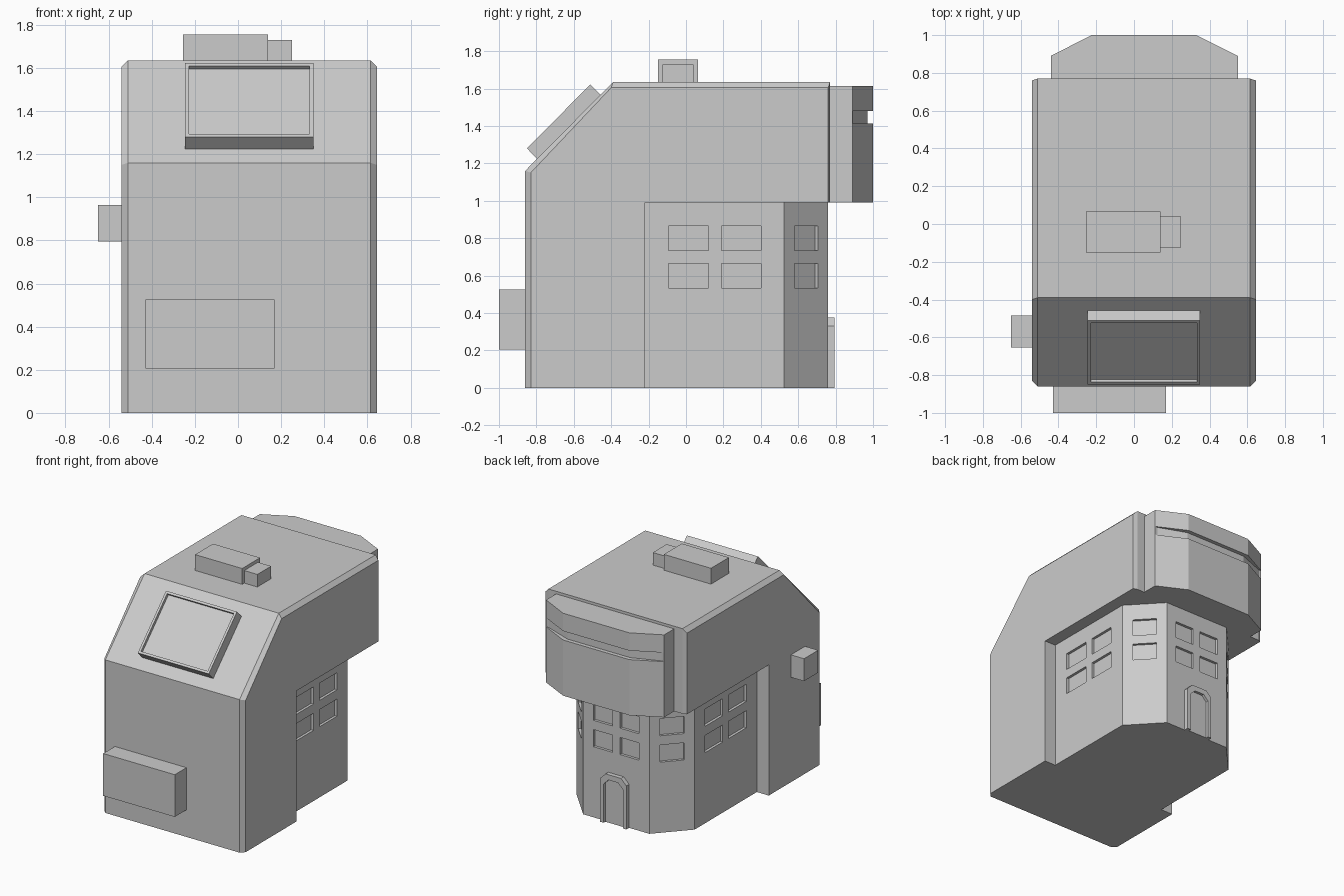
import bpy, bmesh, math
from mathutils import Vector, Matrix

if "Cube" in bpy.data.objects:
    bpy.data.objects.remove(bpy.data.objects["Cube"])


def finish(name, bm):
    bmesh.ops.recalc_face_normals(bm, faces=bm.faces[:])
    me = bpy.data.meshes.new(name)
    bm.to_mesh(me)
    bm.free()
    ob = bpy.data.objects.new(name, me)
    bpy.context.collection.objects.link(ob)
    return ob


def loft(bm, rings):
    """Closed solid through equal-length rings of 3D points."""
    vs = [[bm.verts.new(p) for p in r] for r in rings]
    n = len(rings[0])
    for a, b in zip(vs, vs[1:]):
        for i in range(n):
            j = (i + 1) % n
            bm.faces.new((a[i], a[j], b[j], b[i]))
    bm.faces.new(vs[0][::-1])
    bm.faces.new(vs[-1])


def prism(name, outline, z0, z1):
    bm = bmesh.new()
    loft(bm, [[(x, y, z) for x, y in outline] for z in (z0, z1)])
    return finish(name, bm)


def box(name, x0, x1, y0, y1, z0, z1):
    return prism(name, [(x0, y0), (x1, y0), (x1, y1), (x0, y1)], z0, z1)


# Main body: side profile lofted along x with chamfered sides
full = [(-.86, 0), (-.86, 1.16), (-.39, 1.635), (.77, 1.635), (.77, .99), (-.22, .99), (-.22, 0)]
edge = [(-.83, 0), (-.83, 1.15), (-.40, 1.605), (.76, 1.605), (.76, .99), (-.22, .99), (-.22, 0)]
bm = bmesh.new()
loft(bm, [[(x, y, z) for y, z in prof] for x, prof in
          ((-.54, edge), (-.51, full), (.615, full), (.645, edge))])
finish("main_body", bm)

# Lower bay with angled back corners
L, R, BL, BR = -.44, .55, -.225, .33
bay = prism("lower_bay", [(L, -.24), (R, -.24), (R, .525), (BR, .76), (BL, .76), (L, .525)], 0, 1.0)

# Window recesses, cut into each wall of the bay
bm = bmesh.new()
DEPTH = .02


def window_column(centre, along, width):
    along = Vector(along).normalized()
    out = Vector((along.y, -along.x, 0))
    for z in (.60, .80):
        m = Matrix((along, out, (0, 0, 1))).transposed().to_4x4()
        m.translation = Vector((centre[0], centre[1], z))
        bmesh.ops.create_cube(bm, size=1, matrix=m @ Matrix.Diagonal((width, 2 * DEPTH, .13, 1)))


for y in (.0125, .295):
    for x in (L, R):
        window_column((x, y), (0, 1, 0), .213)
for x in (.165, -.06):
    window_column((x, .76), (1, 0, 0), .16)
window_column(((R + BR) / 2, .6425), (BR - R, .235, 0), .17)
window_column(((L + BL) / 2, .6425), (BL - L, .235, 0), .17)
cutter = finish("window_cutter", bm)
cutter.hide_render = True
mod = bay.modifiers.new("windows", 'BOOLEAN')
mod.object = cutter
mod.operation = 'DIFFERENCE'
mod.solver = 'EXACT'
bpy.context.view_layer.objects.active = bay
bpy.ops.object.modifier_apply(modifier=mod.name)
bpy.data.objects.remove(cutter)


# Door: raised frame around a set-back panel
def arch(cx, w, h, c):
    return [(cx - w, 0), (cx - w, h - c), (cx - w + c, h), (cx + w - c, h), (cx + w, h - c), (cx + w, 0)]


outer, inner = arch(.055, .11, .375, .045), arch(.055, .08, .335, .04)
bm = bmesh.new()
for i in range(5):
    quad = [outer[i], outer[i + 1], inner[i + 1], inner[i]]
    loft(bm, [[(x, y, z) for x, z in quad] for y in (.75, .793)])
bmesh.ops.remove_doubles(bm, verts=bm.verts[:], dist=1e-5)
seen = {}
for f in bm.faces:
    seen.setdefault(tuple(sorted(v.index for v in f.verts)), f)
mid = [f for f in bm.faces if all(len(e.link_faces) > 2 for e in f.edges)]
bmesh.ops.delete(bm, geom=mid, context='FACES')
finish("door_frame", bm)
bm = bmesh.new()
loft(bm, [[(x, y, z) for x, z in inner] for y in (.75, .772)])
finish("door_panel", bm)


# Overhanging upper bay, with a narrow slot wrapped round its outer faces
def upper(d):
    s = .015 if d else 0
    return [(L, .75), (R, .75), (R, .89), (R - 1.5 * s, .89), (BR - s, 1 - d),
            (BL + s, 1 - d), (L + 1.5 * s, .89), (L, .89)]


plain = [(L, .75), (R, .75), (R, .89), (BR, 1), (BL, 1), (L, .89)]
prism("upper_bay_bottom", plain, .99, 1.412)
prism("upper_bay_slot", upper(.03), 1.412, 1.48)
prism("upper_bay_top", plain, 1.48, 1.615)

# Skylight on the slope with a recessed pane
bm = bmesh.new()
side = [(-.85, 1.28), (-.512, 1.622), (-.45, 1.56), (-.79, 1.218)]
loft(bm, [[(x, y, z) for y, z in side] for x in (-.245, .35)])
bmesh.ops.recalc_face_normals(bm, faces=bm.faces[:])
pane = max(bm.faces, key=lambda f: f.normal.z - f.normal.y)
normal = pane.normal.copy()
bmesh.ops.inset_individual(bm, faces=[pane], thickness=.025)
new = bmesh.ops.extrude_discrete_faces(bm, faces=[pane])["faces"]
bmesh.ops.translate(bm, verts=new[0].verts[:], vec=normal * -.022)
finish("skylight", bm)

# Boxes on the roof, front and left side
box("roof_unit", -.255, .14, -.15, .065, 1.62, 1.755)
box("roof_unit_end", .135, .25, -.125, .04, 1.62, 1.73)
box("front_box", -.43, .17, -1, -.85, .205, .525)
box("side_box", -.65, -.53, -.655, -.485, .795, .965)
